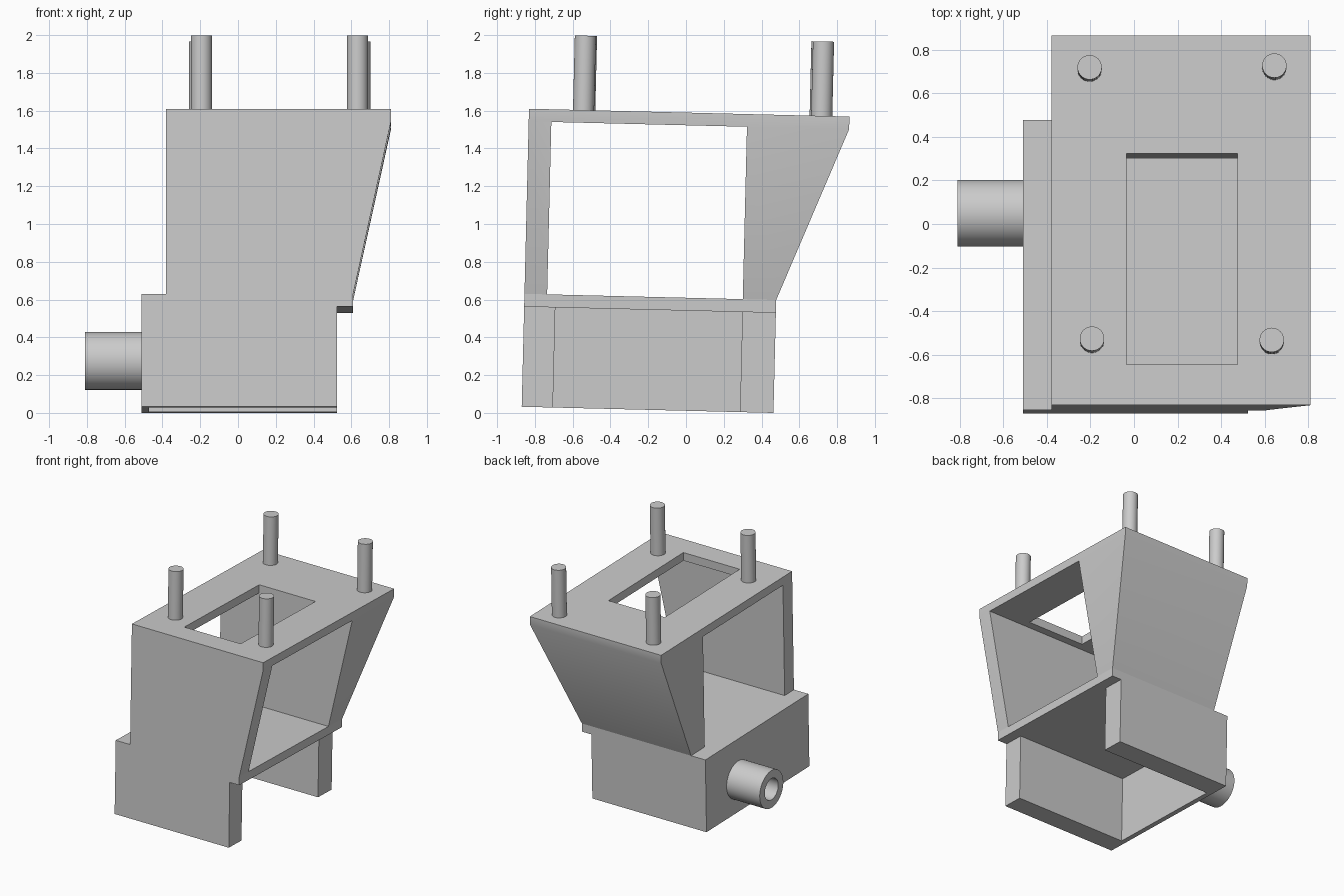
import bpy, bmesh, math
from mathutils import Matrix, Vector

cube = bpy.data.objects.get("Cube")
if cube:
    bpy.data.objects.remove(cube, do_unlink=True)

# One flat grey for the whole bracket
grey = bpy.data.materials.new("light_grey")
grey.use_nodes = True
colour = (0.6, 0.6, 0.6, 1)
grey.diffuse_color = colour
grey.node_tree.nodes["Principled BSDF"].inputs["Base Color"].default_value = colour

# The whole assembly leans back slightly
TILT = Matrix.Translation((0, 0, 0.0113)) @ Matrix.Rotation(math.radians(-1.4), 4, 'X')


def finish(name, bm):
    bmesh.ops.recalc_face_normals(bm, faces=bm.faces)
    bm.transform(TILT)
    mesh = bpy.data.meshes.new(name)
    bm.to_mesh(mesh)
    bm.free()
    mesh.materials.append(grey)
    obj = bpy.data.objects.new(name, mesh)
    bpy.context.collection.objects.link(obj)
    return obj


def loft(name, levels):
    """Solid stacked from rectangles given as (z, x0, x1, y0, y1)."""
    bm = bmesh.new()
    rings = [[bm.verts.new(p) for p in ((x0, y0, z), (x1, y0, z), (x1, y1, z), (x0, y1, z))]
             for z, x0, x1, y0, y1 in levels]
    bm.faces.new(rings[0])
    bm.faces.new(rings[-1])
    for a, b in zip(rings, rings[1:]):
        for i in range(4):
            j = (i + 1) % 4
            bm.faces.new((a[i], a[j], b[j], b[i]))
    return finish(name, bm)


def box(name, x, y, z):
    return loft(name, [(h, *x, *y) for h in z])


def rod(name, start, end, radius):
    start, end = Vector(start), Vector(end)
    axis = end - start
    bm = bmesh.new()
    place = Matrix.Translation((start + end) / 2) @ axis.to_track_quat('Z', 'Y').to_matrix().to_4x4()
    bmesh.ops.create_cone(bm, cap_ends=True, segments=48, radius1=radius, radius2=radius,
                          depth=axis.length, matrix=place)
    return finish(name, bm)


def activate(obj):
    bpy.ops.object.select_all(action='DESELECT')
    obj.select_set(True)
    bpy.context.view_layer.objects.active = obj


def cut(obj, cutter):
    mod = obj.modifiers.new("cut", 'BOOLEAN')
    mod.operation = 'DIFFERENCE'
    mod.solver = 'EXACT'
    mod.object = cutter
    activate(obj)
    bpy.ops.object.modifier_apply(modifier=mod.name)
    bpy.data.objects.remove(cutter, do_unlink=True)


FRONT, BACK, INNER_BACK = -0.87, 0.463, 0.286
FLOOR, DECK, CEILING, TOP = 0.53, 0.598, 1.511, 1.578

# Lower housing, open below and on one side
lower = box("lower_housing", (-0.51, 0.525), (FRONT, BACK), (0, FLOOR))
cut(lower, box("cavity_cutter", (-0.47, 1), (-0.705, INNER_BACK), (-0.2, 0.7)))

# Floor plate between the two housings
deck = box("floor_plate", (-0.51, 0.61), (FRONT, BACK), (FLOOR, DECK))

# Flared upper frame with a through window and a slot in its top
upper = loft("upper_frame", [(DECK, -0.38, 0.61, FRONT, BACK),
                             (CEILING, -0.38, 0.81, FRONT, 0.827),
                             (TOP, -0.38, 0.81, FRONT, 0.827)])
cut(upper, box("window_cutter", (-1, 1), (-0.75, INNER_BACK), (0.4, CEILING)))
cut(upper, box("slot_cutter", (-0.035, 0.476), (-0.684, INNER_BACK), (1.4, 1.8)))

# Hollow side pipe
pipe = rod("side_pipe", (-0.81, 0.043, 0.265), (-0.51, 0.043, 0.265), 0.153)
cut(pipe, rod("bore_cutter", (-0.9, 0.043, 0.265), (-0.515, 0.043, 0.265), 0.087))

# Four pegs on the top plate
parts = [lower, deck, upper, pipe]
for name, x, y in (("front_left_peg", 0.633, -0.581), ("front_right_peg", -0.193, -0.575),
                   ("back_left_peg", 0.645, 0.68), ("back_right_peg", -0.204, 0.672)):
    parts.append(rod(name, (x, y, TOP - 0.03), (x, y, 1.972), 0.056))

for part in parts:
    activate(part)
    bpy.ops.object.shade_smooth_by_angle(angle=math.radians(30))
